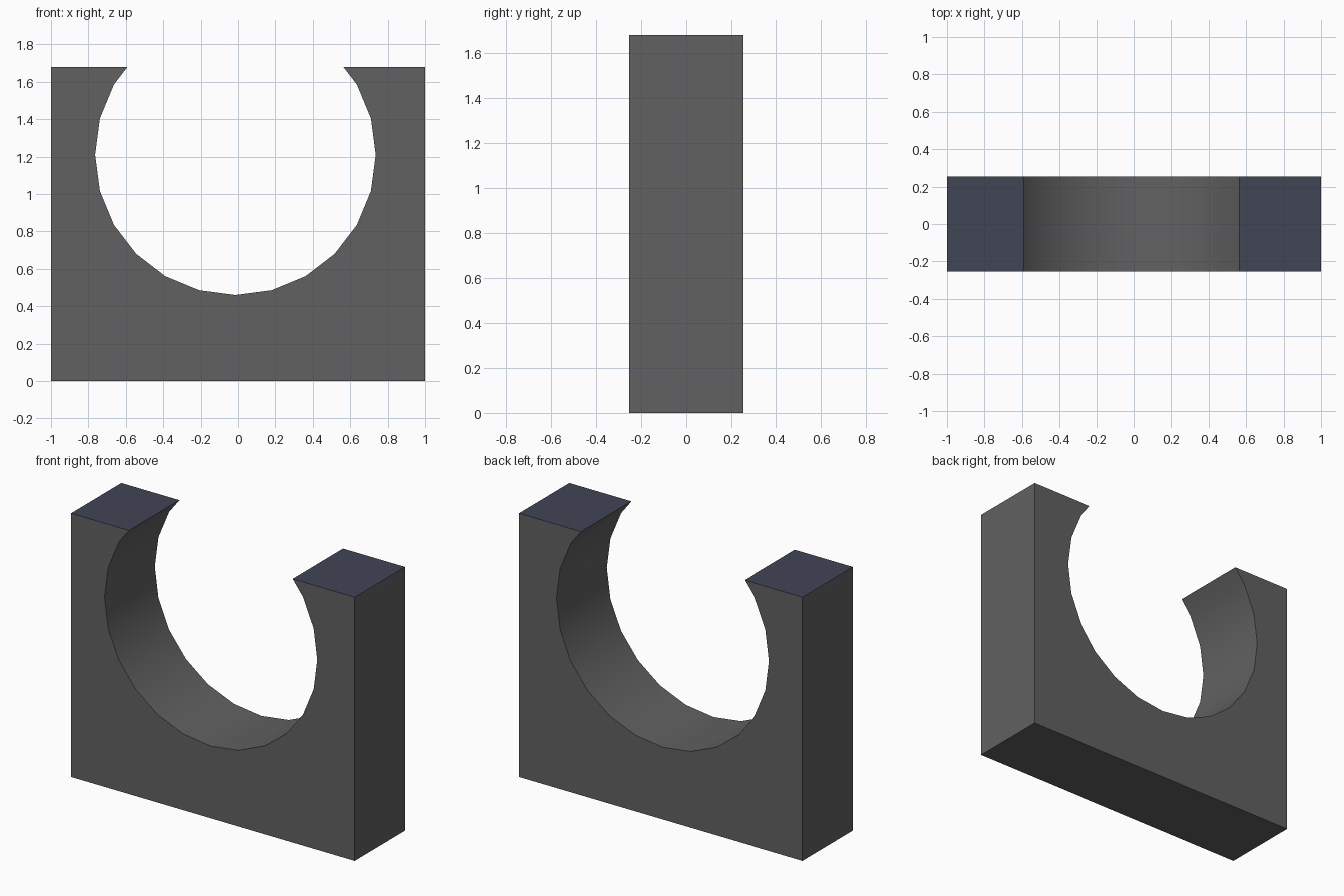
import bpy
import bmesh
from math import sin, cos, radians

if "Cube" in bpy.data.objects:
    bpy.data.objects.remove(bpy.data.objects["Cube"])

HALF_W, HALF_D, TOP = 1.0, 0.253, 1.68
CX, CZ, R, STEP = -0.014, 1.21, 0.75, 15


def material(name, color):
    mat = bpy.data.materials.new(name)
    mat.diffuse_color = (*color, 1)
    mat.use_nodes = True
    mat.node_tree.nodes["Principled BSDF"].inputs["Base Color"].default_value = mat.diffuse_color
    return mat


# round cut-out, 24-sided circle clipped by the flat top
arc = [(CX + R * cos(radians(a)), CZ + R * sin(radians(a)))
       for a in range(30, -211, -STEP)]
rise45 = CZ + R * sin(radians(45))
t = (TOP - arc[0][1]) / (rise45 - arc[0][1])
lip = R * (cos(radians(30)) * (1 - t) + cos(radians(45)) * t)

# front outline: right prong, cut-out, left prong, base
outline = ([(-HALF_W, 0), (HALF_W, 0), (HALF_W, TOP), (CX + lip, TOP)]
           + arc + [(CX - lip, TOP), (-HALF_W, TOP)])

# extrude the outline through the depth
bm = bmesh.new()
face = bm.faces.new([bm.verts.new((x, -HALF_D, z)) for x, z in outline])
ext = bmesh.ops.extrude_face_region(bm, geom=[face], use_keep_orig=True)
verts = [g for g in ext["geom"] if isinstance(g, bmesh.types.BMVert)]
bmesh.ops.translate(bm, vec=(0, 2 * HALF_D, 0), verts=verts)
bmesh.ops.recalc_face_normals(bm, faces=bm.faces)

# tinted pads on the two prong tops
for f in bm.faces:
    if all(v.co.z > TOP - 0.001 for v in f.verts):
        f.material_index = 1

mesh = bpy.data.meshes.new("cradle_block")
bm.to_mesh(mesh)
bm.free()
mesh.materials.append(material("dark_grey", (0.12, 0.12, 0.12)))
mesh.materials.append(material("slate_blue", (0.053, 0.058, 0.09)))

block = bpy.data.objects.new("cradle_block", mesh)
bpy.context.collection.objects.link(block)
bpy.context.view_layer.objects.active = block
block.select_set(True)
bpy.ops.object.shade_smooth_by_angle(angle=radians(25))
